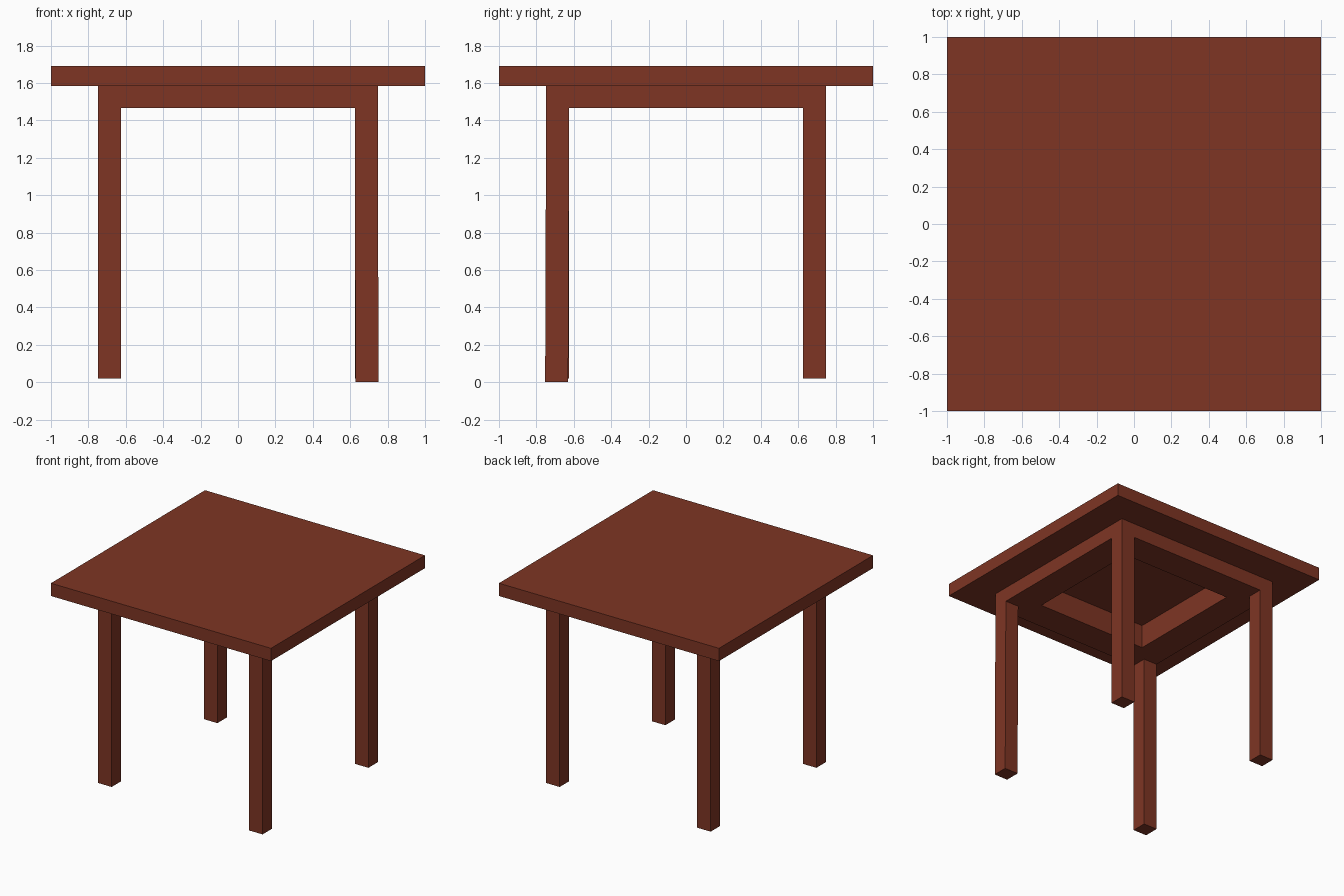
import bpy, bmesh

if "Cube" in bpy.data.objects:
    bpy.data.objects.remove(bpy.data.objects["Cube"])

wood = bpy.data.materials.new("reddish brown wood")
wood.diffuse_color = (0.209, 0.0356, 0.0176, 1)
wood.use_nodes = True
wood.node_tree.nodes["Principled BSDF"].inputs["Base Color"].default_value = wood.diffuse_color


def square(bm, cx, cy, half, z):
    return [bm.verts.new((cx + sx * half, cy + sy * half, z))
            for sx, sy in ((-1, -1), (1, -1), (1, 1), (-1, 1))]


def ringed(name, rings, caps):
    """Skin a stack of squares (cx, cy, half width, z), optionally capping the ends."""
    bm = bmesh.new()
    loops = [square(bm, *r) for r in rings]
    for a, b in zip(loops, loops[1:]):
        for i in range(4):
            j = (i + 1) % 4
            bm.faces.new((a[i], a[j], b[j], b[i]))
    if caps:
        bm.faces.new(loops[0])
        bm.faces.new(loops[-1])
    bmesh.ops.recalc_face_normals(bm, faces=bm.faces)
    me = bpy.data.meshes.new(name)
    bm.to_mesh(me)
    bm.free()
    me.materials.append(wood)
    ob = bpy.data.objects.new(name, me)
    bpy.context.collection.objects.link(ob)
    return ob


TOP, UNDER, APRON, POCKET = 1.69, 1.585, 1.467, 1.66

# Table top with a square pocket cut into its underside
ringed("table_top", [(0, 0, 1, TOP), (0, 0, 1, UNDER),
                     (0, 0, 0.5, UNDER), (0, 0, 0.5, POCKET)], True)

# Wide apron frame below the top
ringed("apron_frame", [(0, 0, 0.748, UNDER), (0, 0, 0.748, APRON),
                       (0, 0, 0.5, APRON), (0, 0, 0.5, UNDER)], False)

# Legs: slightly uneven feet, the front right one longest and a touch askew
H = 0.0615
for name, sx, sy, foot, dx, dy in (
        ("front_left_leg", -1, -1, 0.02, 0, 0),
        ("front_right_leg", 1, -1, 0.0, 0.003, -0.005),
        ("back_left_leg", -1, 1, 0.02, 0, 0),
        ("back_right_leg", 1, 1, 0.02, 0, 0)):
    x, y = sx * (0.748 - H), sy * (0.748 - H)
    ringed(name, [(x, y, H, APRON), (x + dx, y + dy, H, foot)], True)
